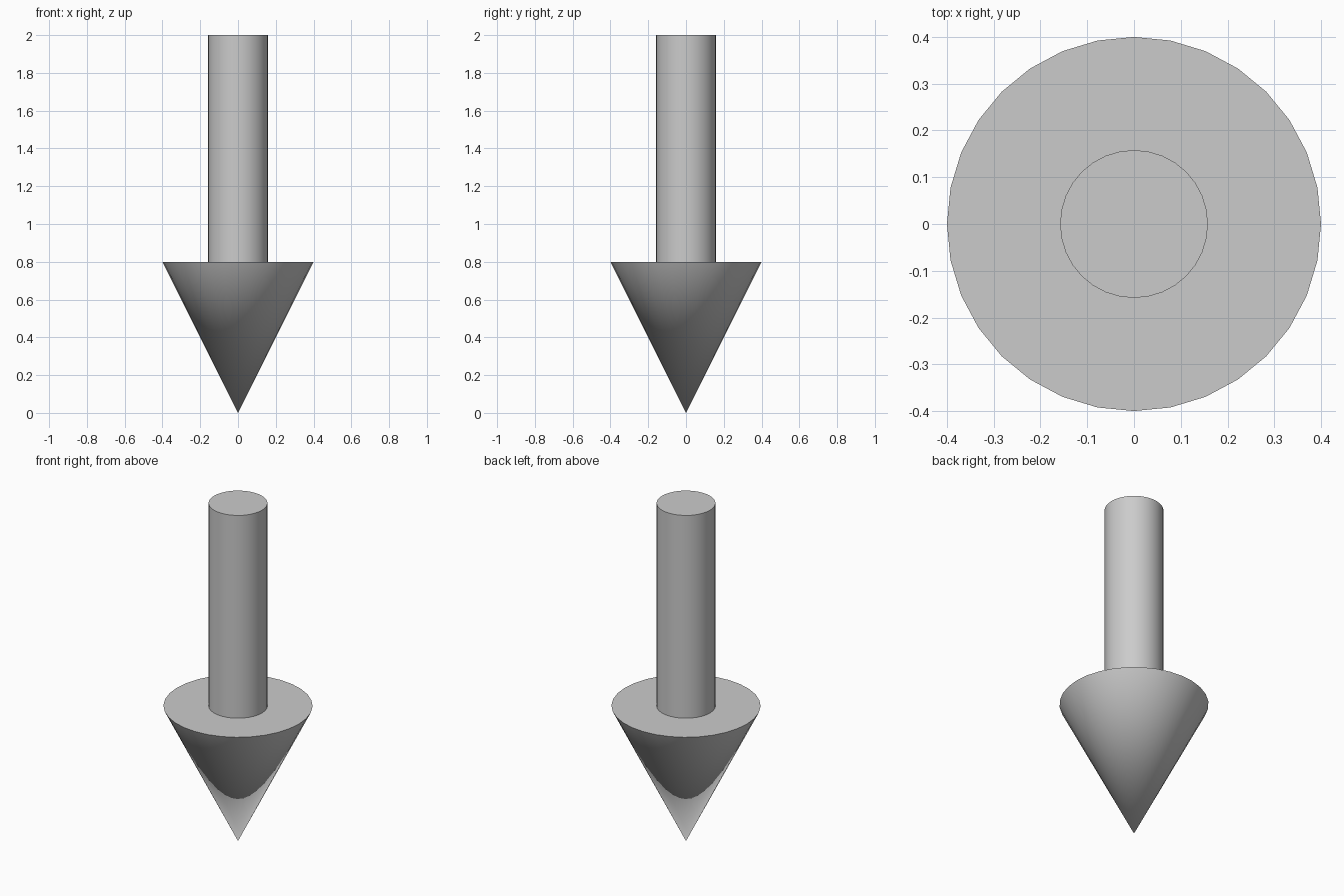
import bpy, bmesh, math

if "Cube" in bpy.data.objects:
    bpy.data.objects.remove(bpy.data.objects["Cube"])

SIDES = 32
HEAD_R, SHAFT_R = 0.40, 0.158
HEAD_TOP, TOP = 0.80, 2.00

bm = bmesh.new()


def ring(radius, z):
    return [bm.verts.new((radius * math.cos(2 * math.pi * i / SIDES),
                          radius * math.sin(2 * math.pi * i / SIDES), z))
            for i in range(SIDES)]


# One watertight turned form: pointed head, flat shoulder, straight shaft
tip = bm.verts.new((0, 0, 0))
rim = ring(HEAD_R, HEAD_TOP)
base = ring(SHAFT_R, HEAD_TOP)
end = ring(SHAFT_R, TOP)

for i in range(SIDES):
    j = (i + 1) % SIDES
    bm.faces.new((tip, rim[j], rim[i]))
    for low, high in ((rim, base), (base, end)):
        bm.faces.new((low[i], low[j], high[j], high[i]))
bm.faces.new(end)
bmesh.ops.recalc_face_normals(bm, faces=bm.faces[:])

mesh = bpy.data.meshes.new("down_arrow")
bm.to_mesh(mesh)
bm.free()
arrow = bpy.data.objects.new("down_arrow", mesh)
bpy.context.collection.objects.link(arrow)

# Smooth sides, crisp rim, shoulder and end
bpy.context.view_layer.objects.active = arrow
arrow.select_set(True)
bpy.ops.object.shade_smooth_by_angle(angle=math.radians(30))
